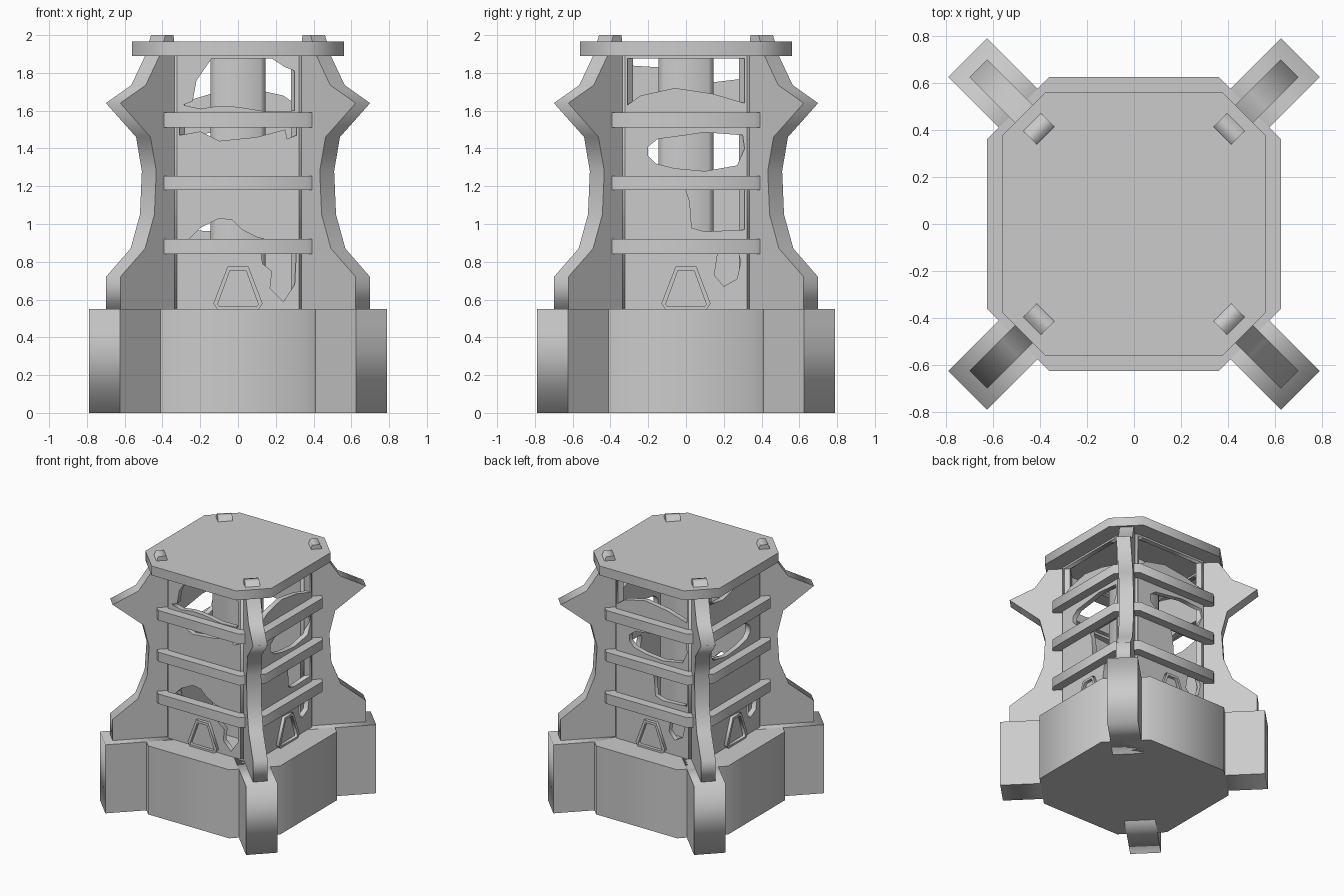
import bpy
from math import radians, sqrt
from mathutils import Matrix

if "Cube" in bpy.data.objects:
    bpy.data.objects.remove(bpy.data.objects["Cube"])


def prism(name, loops, depth, matrix):
    """Extrude a flat outline (extra loops are holes), centred on its plane."""
    curve = bpy.data.curves.new(name, 'CURVE')
    curve.dimensions = '2D'
    curve.fill_mode = 'BOTH'
    curve.extrude = depth / 2
    for loop in loops:
        spline = curve.splines.new('POLY')
        spline.points.add(len(loop) - 1)
        for p, (x, y) in zip(spline.points, loop):
            p.co = (x, y, 0, 1)
        spline.use_cyclic_u = True
    temp = bpy.data.objects.new(name + "_outline", curve)
    bpy.context.collection.objects.link(temp)
    graph = bpy.context.evaluated_depsgraph_get()
    mesh = bpy.data.meshes.new_from_object(temp.evaluated_get(graph))
    bpy.data.objects.remove(temp)
    mesh.transform(matrix)
    ob = bpy.data.objects.new(name, mesh)
    bpy.context.collection.objects.link(ob)
    return ob


def octagon(d, c):
    return [(c, d), (d, c), (d, -c), (c, -d), (-c, -d), (-d, -c), (-d, c), (-c, d)]


def slab(name, loops, z0, z1):
    return prism(name, loops, z1 - z0, Matrix.Translation((0, 0, (z0 + z1) / 2)))


def spin(angle):
    return Matrix.Rotation(radians(angle), 4, 'Z')


UPRIGHT = Matrix.Rotation(radians(90), 4, 'X')


def rect(x0, x1, y0, y1):
    return [(x0, y0), (x1, y0), (x1, y1), (x0, y1)]


# Base, inner column, roof plate and the three ring bands
slab("base", [octagon(0.625, 0.36)], 0, 0.55)
slab("inner_column", [octagon(0.145, 0.118)], 0.54, 1.9)
slab("roof_plate", [octagon(0.56, 0.375)], 1.89, 1.965)
for z0, z1 in [(0.84, 0.92), (1.18, 1.255), (1.51, 1.59)]:
    slab("ring_band", [octagon(0.5, 0.36), octagon(0.425, 0.315)], z0, z1)

# Corner buttresses: foot block, post and curved fin
outline = [(0.935, 0.72), (0.75, 0.87), (0.68, 1.05), (0.666, 1.28), (0.709, 1.46),
           (0.935, 1.64), (0.745, 1.735), (0.645, 1.885), (0.597, 2.0)]
fin = [(0.52, 0.54), (0.935, 0.54)] + outline + [(0.537, 2.0), (0.52, 1.9)]
for k in range(4):
    m = spin(45 + 90 * k) @ UPRIGHT
    prism("corner_foot", [rect(0.5, 1.0, 0, 0.55)], 0.233, m)
    prism("corner_post", [rect(0.475, 0.53, 0.54, 1.895)], 0.156, m)
    prism("corner_fin", [fin], 0.108, m)

# Broken wall panels, holes given as (across, height)
front_holes = [
    [(-0.29, 1.63), (-0.2, 1.61), (-0.1, 1.625), (0, 1.62), (0.15, 1.595), (0.3, 1.6),
     (0.3, 1.81), (0.25, 1.83), (0.18, 1.875), (-0.14, 1.875), (-0.22, 1.76), (-0.24, 1.65)],
    [(-0.31, 1.47), (-0.2, 1.49), (-0.1, 1.44), (0.1, 1.46), (0.25, 1.5),
     (0.26, 1.45), (0.31, 1.47), (0.31, 1.53), (-0.31, 1.53)],
    [(-0.27, 0.91), (-0.2, 0.98), (-0.1, 1.03), (-0.03, 1.02), (0.02, 0.97), (0.1, 0.93),
     (0.31, 0.88), (0.3, 0.68), (0.24, 0.59), (0.17, 0.66), (0.18, 0.75), (0.13, 0.79),
     (0.12, 0.86)],
]
top = [(-0.31, 1.63), (-0.24, 1.68), (-0.06, 1.72), (0.14, 1.69), (0.31, 1.64),
       (0.31, 1.875), (-0.31, 1.875)]
middle = [(-0.2, 1.36), (-0.16, 1.32), (-0.06, 1.295), (0.1, 1.28), (0.27, 1.31), (0.31, 1.4),
          (0.3, 1.47), (0.1, 1.485), (0.0, 1.47), (-0.15, 1.45), (-0.2, 1.41)]
lower = [(0.0, 1.18), (0.02, 1.12), (0.03, 0.98), (0.1, 0.96), (0.31, 0.97), (0.31, 1.2),
         (0.02, 1.2)]
small = [(0.17, 0.86), (0.15, 0.73), (0.2, 0.67), (0.27, 0.71), (0.29, 0.8), (0.27, 0.87)]
left_top = [(-0.31, 1.77), (-0.14, 1.75), (0.15, 1.83), (0.31, 1.84), (0.31, 1.875), (-0.31, 1.875)]
side_holes = [top, middle, lower, small]
left_holes = [left_top, [(-u, z) for u, z in middle], small]

# Framed hatch at the foot of every wall
hatch_outer = [(-0.055, 0.775), (0.055, 0.775), (0.13, 0.58), (0.11, 0.55), (-0.11, 0.55), (-0.13, 0.58)]
hatch_inner = [(-0.042, 0.755), (0.042, 0.755), (0.107, 0.575), (0.1, 0.565), (-0.1, 0.565), (-0.107, 0.575)]

walls = [("front", front_holes), ("right", side_holes), ("back", side_holes), ("left", left_holes)]
for k, (side, holes) in enumerate(walls):
    panel = spin(90 * k) @ Matrix.Translation((0, -0.41, 0)) @ UPRIGHT
    prism(side + "_wall", [rect(-0.322, 0.322, 0.54, 1.895)] + holes, 0.04, panel)
    frame = spin(90 * k) @ Matrix.Translation((0, -0.44, 0)) @ UPRIGHT
    prism(side + "_hatch_frame", [hatch_outer, hatch_inner], 0.03, frame)
